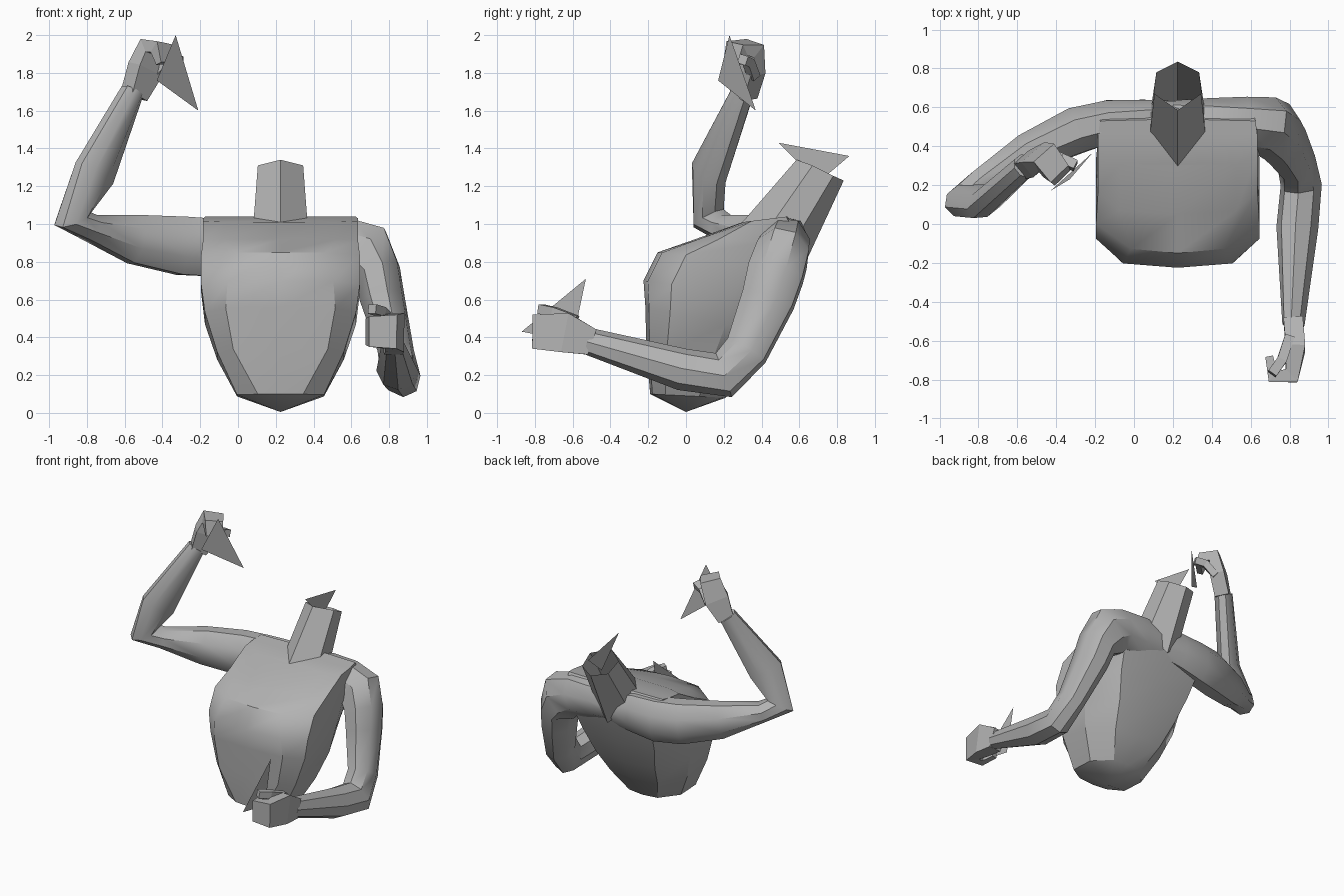
import bpy, bmesh, math
from mathutils import Vector

cube = bpy.data.objects.get("Cube")
if cube:
    bpy.data.objects.remove(cube, do_unlink=True)

clay = bpy.data.materials.new("plain_grey")
clay.use_nodes = True
clay.diffuse_color = (0.45, 0.45, 0.45, 1)
clay.node_tree.nodes["Principled BSDF"].inputs["Base Color"].default_value = clay.diffuse_color

CENTRE = 0.225  # the torso's mirror plane


def finish(name, bm, smooth=None):
    bmesh.ops.recalc_face_normals(bm, faces=bm.faces)
    mesh = bpy.data.meshes.new(name)
    bm.to_mesh(mesh)
    bm.free()
    mesh.materials.append(clay)
    obj = bpy.data.objects.new(name, mesh)
    bpy.context.collection.objects.link(obj)
    if smooth:
        bpy.ops.object.select_all(action='DESELECT')
        obj.select_set(True)
        bpy.context.view_layer.objects.active = obj
        bpy.ops.object.shade_smooth_by_angle(angle=math.radians(smooth))


def loft(name, rings, smooth=None, tip=None, closed=True):
    """Skin a stack of rings; cap both ends, point the start, or leave them open."""
    bm = bmesh.new()
    loops = [[bm.verts.new(p) for p in ring] for ring in rings]
    count = len(loops[0])
    for low, high in zip(loops, loops[1:]):
        for i in range(count):
            j = (i + 1) % count
            bm.faces.new((low[i], low[j], high[j], high[i]))
    if tip:
        point = bm.verts.new(tip)
        for i in range(count):
            bm.faces.new((point, loops[0][i], loops[0][(i + 1) % count]))
    elif closed:
        bm.faces.new(loops[0])
    if closed:
        bm.faces.new(loops[-1])
    finish(name, bm, smooth)


def tube(name, sections, hint, sides=8, smooth=None):
    """Limb along a path; each section is (centre, width along hint, thickness)."""
    centres = [Vector(s[0]) for s in sections]
    last = len(centres) - 1
    rings = []
    for i, (c, (_, wide, thick)) in enumerate(zip(centres, sections)):
        tangent = Vector()
        if i > 0:
            tangent += (c - centres[i - 1]).normalized()
        if i < last:
            tangent += (centres[i + 1] - c).normalized()
        tangent.normalize()
        u = Vector(hint)
        u = (u - tangent * u.dot(tangent)).normalized()
        v = tangent.cross(u)
        grow = math.sqrt(2) if sides == 4 else 1.07
        ring = []
        for k in range(sides):
            a = math.tau * (k + 0.5) / sides
            ring.append(c + u * wide * grow * math.cos(a) + v * thick * grow * math.sin(a))
        rings.append(ring)
    loft(name, rings, smooth)


def mirrored(half):
    """Half ring from front centre to back centre, completed by reflection."""
    full = half + [(-x, y, z) for x, y, z in half[-2:0:-1]]
    return [(CENTRE + x, y, z) for x, y, z in full]


def torso_ring(front, back, front_w, side_w, back_w):
    def at(width, t):
        return (width, front[0] + (back[0] - front[0]) * t,
                front[1] + (back[1] - front[1]) * t)
    return mirrored([at(0, 0), at(front_w, 0.03), at(side_w, 0.2),
                     at(side_w, 0.65), at(back_w, 0.96), at(0, 1)])


# Torso: front (y, z), back (y, z), then half widths at front, side and back
torso = [
    ((-.19, .1), (.21, .08), .12, .23, .12),
    ((-.21, .34), (.33, .25), .25, .335, .2),
    ((-.215, .56), (.44, .42), .29, .4, .25),
    ((-.225, .7), (.52, .6), .28, .42, .3),
    ((-.15, .85), (.6, .78), .24, .42, .33),
    ((.05, .92), (.635, .9), .3, .41, .38),
    ((.3, 1.01), (.54, 1.04), .3, .41, .4),
]
loft("torso", [torso_ring(*r) for r in torso], 35, (CENTRE, 0, .005))

# Neck: six-sided, leaning back, open at the top
neck_base = [(0, .29, 1), (.145, .44, .98), (.14, .58, .92), (0, .63, .79)]
neck_top = [(0, .585, 1.34), (.12, .67, 1.31), (.11, .78, 1.255), (0, .835, 1.23)]
loft("neck", [mirrored(neck_base), mirrored(neck_top)], closed=False)

# Left arm, from the nape over the shoulder, with the forearm forward
tube("left_arm", [
    ((.2, .56, .88), .1, .07),
    ((.38, .54, .89), .14, .1),
    ((.56, .525, .885), .145, .125),
    ((.67, .51, .84), .17, .14),
    ((.735, .475, .74), .125, .15),
    ((.765, .435, .6), .115, .14),
    ((.835, .32, .33), .09, .115),
    ((.86, .2, .2), .095, .12),
    ((.84, -.02, .23), .1, .105),
    ((.82, -.52, .38), .05, .07),
], (1, 0, .5), smooth=40)

# Right arm, from the nape out sideways, with the forearm raised
tube("right_arm", [
    ((.25, .56, .88), .07, .1),
    ((.06, .55, .89), .09, .14),
    ((-.12, .53, .875), .11, .155),
    ((-.3, .48, .885), .12, .155),
    ((-.55, .365, .92), .1, .13),
    ((-.78, .2, .98), .085, .07),
    ((-.88, .12, 1.03), .08, .1),
    ((-.76, .12, 1.27), .07, .12),
    ((-.56, .3, 1.7), .06, .06),
], (.6, -.75, 0), smooth=40)

# Fists: wrist, palm, knuckles and curled fingers, plus a thumb
fist_sizes = [(.07, .05), (.105, .05), (.09, .045), (.08, .035), (.07, .02)]
hands = {
    "left": ((0, 0, 1), 1,
             [(.82, -.5, .375), (.83, -.64, .425), (.81, -.78, .43),
              (.715, -.785, .43), (.695, -.68, .43)],
             [(.8, -.58, .49), (.76, -.7, .535), (.71, -.77, .55)]),
    "right": ((.77, .64, -.2), .8,
              [(-.55, .305, 1.68), (-.49, .33, 1.82), (-.45, .34, 1.93),
               (-.4, .27, 1.93), (-.38, .25, 1.85)],
              [(-.44, .36, 1.78), (-.37, .33, 1.86), (-.3, .3, 1.87)]),
}
for side, (across, scale, path, thumb) in hands.items():
    fist = [(p, w * scale, t) for p, (w, t) in zip(path, fist_sizes)]
    tube(side + "_fist", fist, across, sides=4)
    tube(side + "_thumb", [(p, .025, .025) for p in thumb], across, sides=4)

# Flat triangular plates at the hands and on the neck
plates = {
    "left_hand_plate": [(.65, -.53, .71), (.65, -.87, .43), (.65, -.6, .38)],
    "right_hand_plate": [(-.33, .23, 2), (-.21, .37, 1.6), (-.43, .17, 1.76)],
    "neck_plate": [(CENTRE, .49, 1.43), (CENTRE, .865, 1.36), (CENTRE, .7, 1.22)],
}
for name, corners in plates.items():
    bm = bmesh.new()
    bm.faces.new([bm.verts.new(p) for p in corners])
    finish(name, bm)
